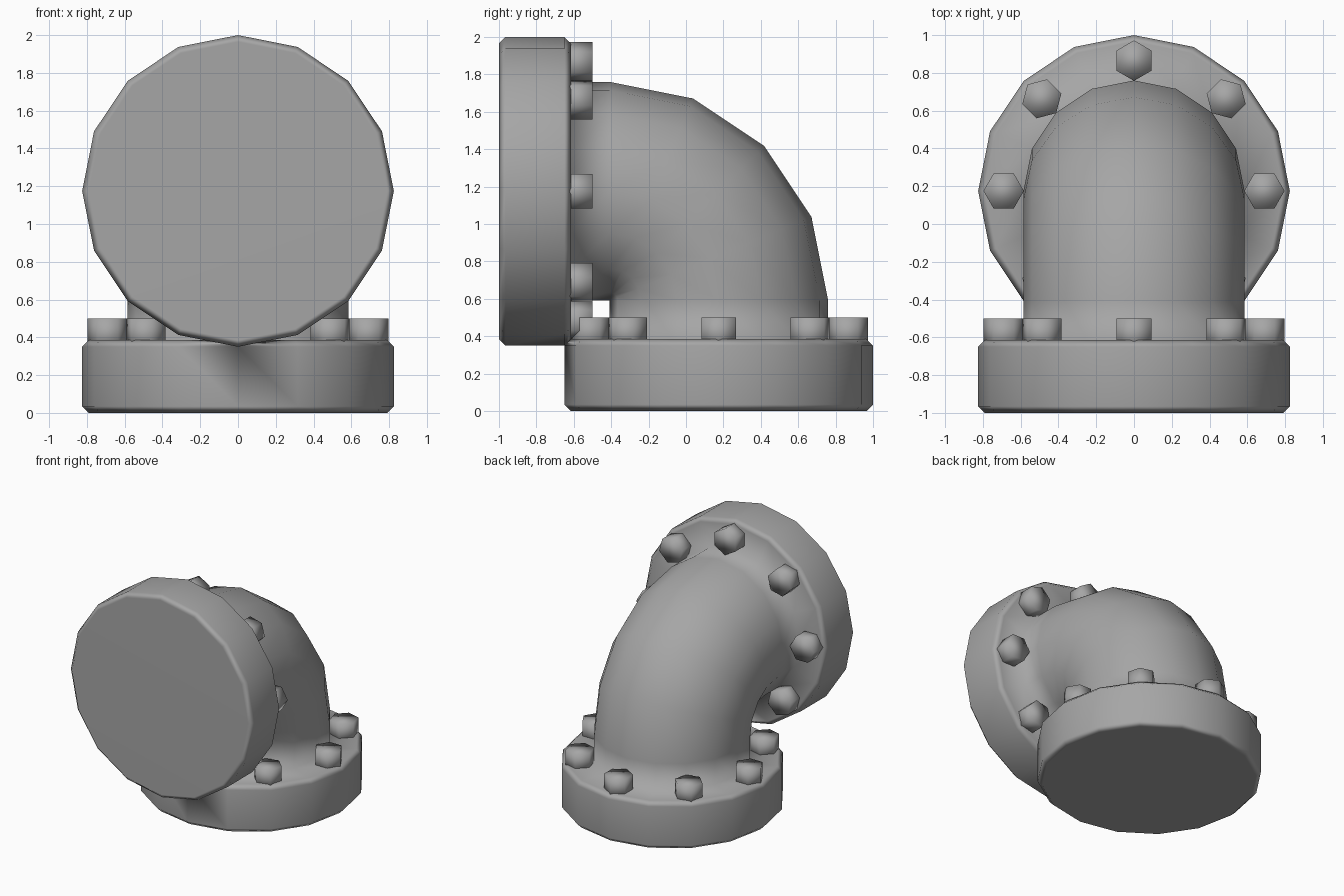
import bpy, bmesh
from math import sin, cos, tau, pi
from mathutils import Vector, Matrix

cube = bpy.data.objects.get("Cube")
if cube:
    bpy.data.objects.remove(cube)

SIDES = 16
PIPE = 0.585             # pipe radius, equal to the bend radius
CENTRE = Vector((0, -0.41, 0.59))
X = Vector((1, 0, 0))

grey = bpy.data.materials.new("cast_grey")
grey.use_nodes = True
colour = (0.38, 0.38, 0.38, 1)
grey.diffuse_color = colour
grey.node_tree.nodes["Principled BSDF"].inputs["Base Color"].default_value = colour


def frame(t):
    """Outward and forward directions at angle t of the bend."""
    return Vector((0, cos(t), sin(t))), Vector((0, -sin(t), cos(t)))


def finish(bm, name):
    bmesh.ops.recalc_face_normals(bm, faces=bm.faces)
    mesh = bpy.data.meshes.new(name)
    bm.to_mesh(mesh)
    bm.free()
    for poly in mesh.polygons:
        poly.use_smooth = True
    mesh.materials.append(grey)
    obj = bpy.data.objects.new(name, mesh)
    bpy.context.collection.objects.link(obj)
    return obj


# Flanged elbow: rings of (angle, distance along pipe, radius) swept end to end
flange = [(0.59, 0.79), (0.555, 0.825), (0.24, 0.825), (0.205, 0.79), (0.205, PIPE)]
rings = [(0, -s, r) for s, r in flange]
rings += [(i * pi / 8, 0, PIPE) for i in range(5)]
rings += [(pi / 2, s, r) for s, r in reversed(flange)]

bm = bmesh.new()
loops = []
for t, s, r in rings:
    out, along = frame(t)
    mid = CENTRE + out * PIPE + along * s
    loops.append([bm.verts.new(mid + out * r * cos(a) + X * r * sin(a))
                  for a in (tau * k / SIDES for k in range(SIDES))])
for lower, upper in zip(loops, loops[1:]):
    for k in range(SIDES):
        n = (k + 1) % SIDES
        bm.faces.new((lower[k], lower[n], upper[n], upper[k]))
bm.faces.new(loops[0])
bm.faces.new(loops[-1])
# The inner side of the bend closes to a single point
bmesh.ops.remove_doubles(bm, verts=bm.verts, dist=0.0005)
elbow = finish(bm, "flanged_elbow")
elbow.modifiers.new("weighted_normals", 'WEIGHTED_NORMAL')

# Eight hexagonal bolts on each flange, corners pointing outward
for name, t, side in (("base_bolts", 0, -1), ("front_bolts", pi / 2, 1)):
    out, along = frame(t)
    up = along * -side
    mid = CENTRE + out * PIPE + along * side * 0.17
    bm = bmesh.new()
    for k in range(8):
        a = tau * k / 8
        radial = out * cos(a) + X * sin(a)
        turn = Matrix((radial.cross(up), radial, up)).transposed().to_4x4()
        bmesh.ops.create_cone(bm, cap_ends=True, segments=6, radius1=0.107,
                              radius2=0.107, depth=0.16,
                              matrix=Matrix.Translation(mid + radial * 0.69) @ turn)
    finish(bm, name)
